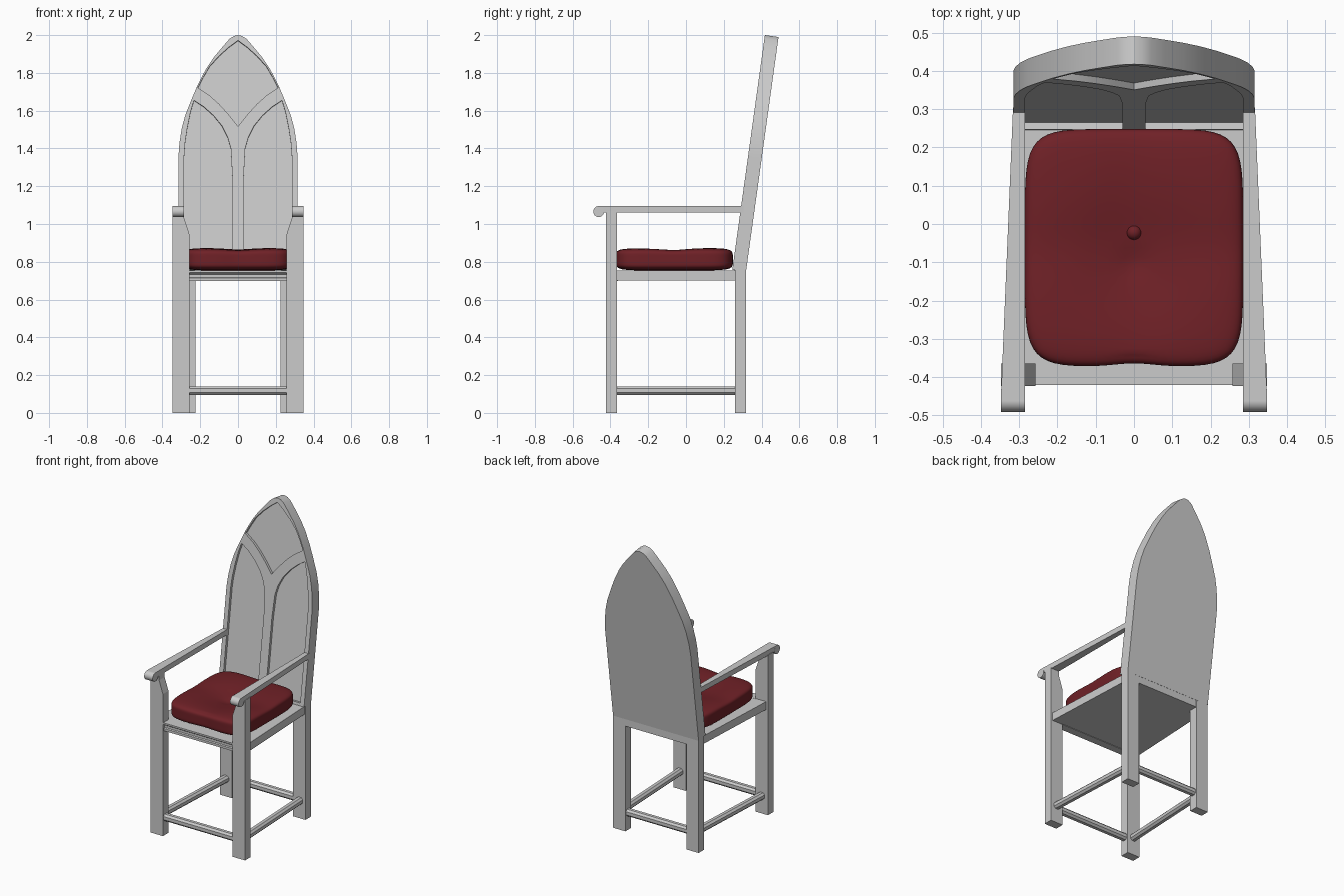
import bpy, bmesh, math
from mathutils import Vector

if "Cube" in bpy.data.objects:
    bpy.data.objects.remove(bpy.data.objects["Cube"])

TILT = math.radians(7.9)


def finish(bm, name, smooth=None):
    bmesh.ops.recalc_face_normals(bm, faces=bm.faces)
    me = bpy.data.meshes.new(name)
    bm.to_mesh(me)
    bm.free()
    ob = bpy.data.objects.new(name, me)
    bpy.context.collection.objects.link(ob)
    if smooth:
        smooth_by_angle(ob, smooth)
    return ob


def smooth_by_angle(ob, angle):
    bpy.ops.object.select_all(action='DESELECT')
    ob.select_set(True)
    bpy.context.view_layer.objects.active = ob
    bpy.ops.object.shade_smooth_by_angle(angle=math.radians(angle))


def extrude(name, pts, vec, smooth=None):
    """Solid from a planar outline pushed along a vector."""
    bm = bmesh.new()
    face = bm.faces.new([bm.verts.new(p) for p in pts])
    geo = bmesh.ops.extrude_face_region(bm, geom=[face], use_keep_orig=True)
    bmesh.ops.translate(bm, vec=vec, verts=[g for g in geo['geom'] if isinstance(g, bmesh.types.BMVert)])
    return finish(bm, name, smooth)


def box(name, x0, x1, y0, y1, z0, z1):
    return extrude(name, [(x0, y0, z0), (x1, y0, z0), (x1, y1, z0), (x0, y1, z0)], (0, 0, z1 - z0))


def bar(name, p, q, half=0.0225, cut=0.012):
    """Chamfered stretcher between two points."""
    p, q = Vector(p), Vector(q)
    side = (q - p).cross(Vector((0, 0, 1))).normalized()
    k = half - cut
    ring = [(half, k), (k, half), (-k, half), (-half, k), (-half, -k), (-k, -half), (k, -half), (half, -k)]
    return extrude(name, [p + side * a + Vector((0, 0, b)) for a, b in ring], q - p)


# Legs, arms and side stretchers, left and right
for s, side in ((-1, "left"), (1, "right")):
    leg = [(0.257, 0), (0.348, 0), (0.348, 1.065), (0.285, 1.065), (0.285, 1.03), (0.257, 0.945)]
    extrude("front_leg_" + side, [(s * x, -0.423, z) for x, z in leg], (0, 0.058, 0))
    box("back_leg_" + side, s * 0.225, s * 0.315, 0.26, 0.317, 0, 0.76)
    arm = [(0.285, -0.462), (0.348, -0.462), (0.316, 0.305), (0.285, 0.305)]
    extrude("armrest_" + side, [(s * x, y, 1.06) for x, y in arm], (0, 0, 0.035))
    turns = [2 * math.pi * i / 24 for i in range(24)]
    extrude("arm_scroll_" + side,
            [(s * 0.285, -0.462 + 0.029 * math.cos(a), 1.066 + 0.029 * math.sin(a)) for a in turns],
            (s * 0.063, 0, 0), 30)
    bar("side_stretcher_" + side, (s * 0.302, -0.38, 0.118), (s * 0.272, 0.27, 0.118))

# Front and back stretchers
bar("front_stretcher", (-0.27, -0.395, 0.118), (0.27, -0.395, 0.118))
bar("back_stretcher", (-0.24, 0.288, 0.118), (0.24, 0.288, 0.118))

# Seat board, grooved front rail and plain back rail
extrude("seat", [(-0.335, -0.367, 0.7), (0.335, -0.367, 0.7), (0.306, 0.262, 0.7), (-0.306, 0.262, 0.7)], (0, 0, 0.053))
rail = [(-0.36, 0.697), (-0.412, 0.697), (-0.412, 0.713), (-0.404, 0.717), (-0.404, 0.733),
        (-0.412, 0.737), (-0.42, 0.743), (-0.42, 0.754), (-0.36, 0.754)]
extrude("front_rail", [(-0.26, y, z) for y, z in rail], (0.52, 0, 0))
box("back_rail", -0.23, 0.23, 0.258, 0.316, 0.7, 0.77)


# Pointed-arch back: solid board plus a tracery frame with three openings
def mirror(pts):
    return [(-x, z) for x, z in pts]


def closed(right):
    """Full outline from its right half, skipping points on the centre line."""
    return right + [(-x, z) for x, z in reversed(right) if x > 0]


def back_layer(name, outlines, d0, d1):
    cu = bpy.data.curves.new(name, 'CURVE')
    cu.dimensions = '2D'
    cu.fill_mode = 'BOTH'
    cu.extrude = (d1 - d0) / 2
    for pts in outlines:
        sp = cu.splines.new('POLY')
        sp.points.add(len(pts) - 1)
        for p, (x, z) in zip(sp.points, pts):
            p.co = (x, (z - 0.757) / math.cos(TILT), 0, 1)
        sp.use_cyclic_u = True
    ob = bpy.data.objects.new(name, cu)
    bpy.context.collection.objects.link(ob)
    mid = (d0 + d1) / 2
    ob.rotation_euler.x = math.pi / 2 - TILT
    ob.location = (0, 0.245 + mid * math.cos(TILT), 0.757 - mid * math.sin(TILT))
    bpy.ops.object.select_all(action='DESELECT')
    ob.select_set(True)
    bpy.context.view_layer.objects.active = ob
    bpy.ops.object.convert(target='MESH')
    smooth_by_angle(bpy.context.object, 25)


arch = closed([(0.315, 0.757), (0.315, 1.36), (0.31, 1.43), (0.297, 1.51), (0.278, 1.58), (0.25, 1.65),
               (0.214, 1.735), (0.17, 1.82), (0.13, 1.88), (0.08, 1.94), (0.045, 1.98), (0.022, 1.995), (0, 2.0)])
lower = [(0.03, 0.775), (0.285, 0.775), (0.285, 1.36), (0.28, 1.43), (0.268, 1.51), (0.252, 1.59), (0.233, 1.655),
         (0.18, 1.62), (0.13, 1.575), (0.085, 1.52), (0.055, 1.46), (0.038, 1.4), (0.03, 1.25)]
upper = closed([(0, 1.517), (0.05, 1.58), (0.1, 1.635), (0.15, 1.68), (0.212, 1.722),
                (0.185, 1.775), (0.15, 1.835), (0.1, 1.89), (0.05, 1.935), (0, 1.972)])
back_layer("back_board", [arch], 0.018, 0.073)
back_layer("back_tracery", [arch, lower, mirror(lower), upper], 0, 0.018)

# Tufted cushion and its button
red = bpy.data.materials.new("red_cloth")
red.diffuse_color = (0.16, 0.015, 0.02, 1)
red.use_nodes = True
red.node_tree.nodes["Principled BSDF"].inputs["Base Color"].default_value = red.diffuse_color
bm = bmesh.new()
bmesh.ops.create_cube(bm, size=2)
bmesh.ops.subdivide_edges(bm, edges=bm.edges[:], cuts=23, use_grid_fill=True)
for v in bm.verts:
    p = v.co / sum(abs(c) ** 6 for c in v.co) ** (1 / 6)
    x, y, z = p.x * 0.285, p.y * 0.31, p.z * 0.06
    if p.z > 0:
        r = math.hypot(x, y + 0.04)
        z -= p.z * (0.03 * math.exp(-(r / 0.15) ** 2) + 0.012 * math.exp(-(r / 0.035) ** 2))
        z -= p.z * 0.006 * (math.exp(-(x / 0.08) ** 2) + math.exp(-(y / 0.08) ** 2)) * min(1, r / 0.2)
    y += 0.008 * math.exp(-(x / 0.07) ** 2) * (p.y < -0.9)
    v.co = (x, y - 0.062, z + 0.814)
cushion = finish(bm, "cushion", 60)
bm = bmesh.new()
bmesh.ops.create_uvsphere(bm, u_segments=20, v_segments=12, radius=0.02)
bmesh.ops.translate(bm, vec=(0, -0.022, 0.84), verts=bm.verts)
button = finish(bm, "cushion_button", 60)
for ob in (cushion, button):
    ob.data.materials.append(red)
